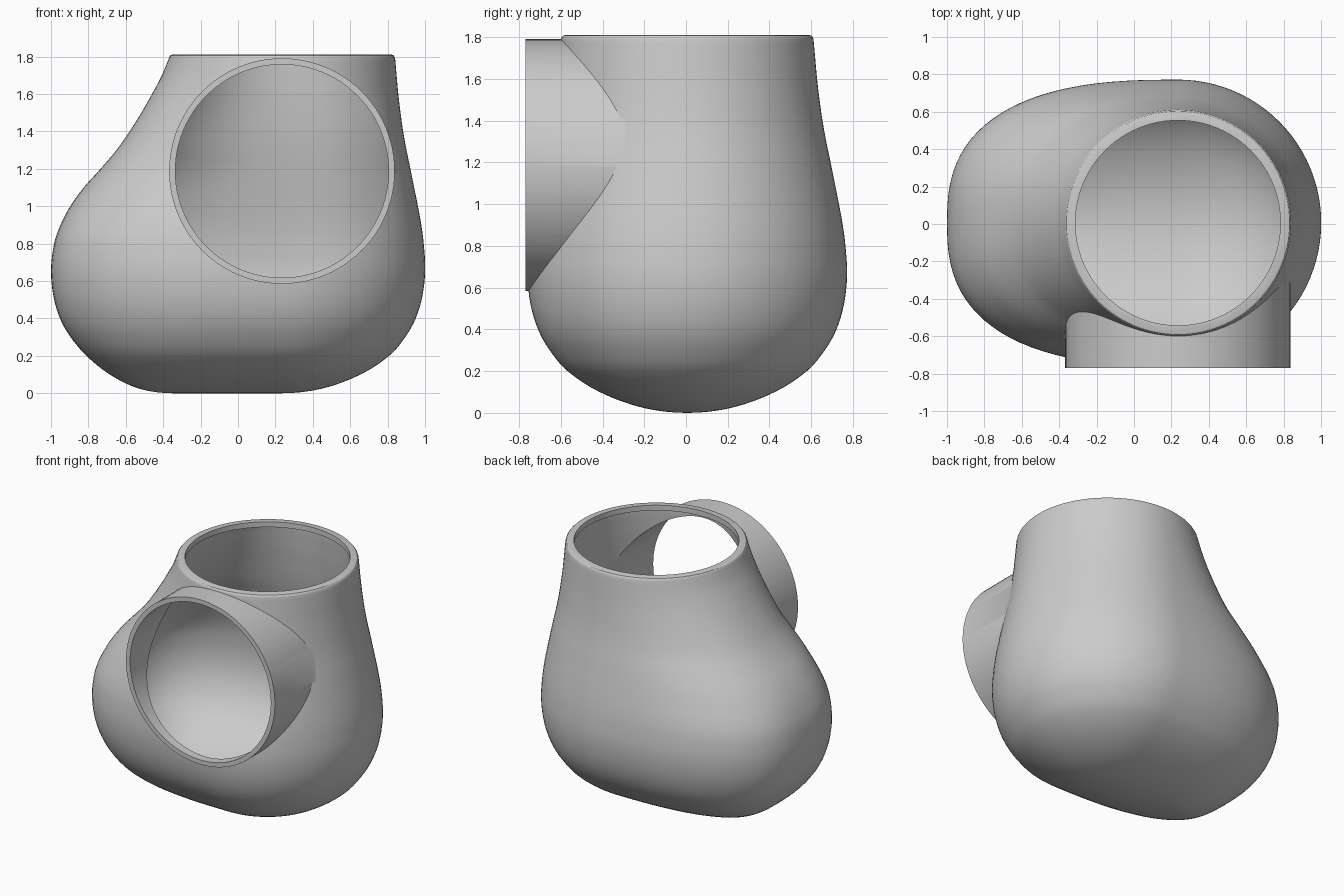
import bpy, bmesh, math

if "Cube" in bpy.data.objects:
    bpy.data.objects.remove(bpy.data.objects["Cube"])

CX, CY, TOP, WALL = 0.235, 0.006, 1.81, 0.05
SEG = 96

# body profile: height, round radius (right/front/back), left reach, left squareness
PROFILE = [
    (0.0, 0.0, 0.585, 2.8), (0.025, 0.215, 0.765, 2.8), (0.1, 0.42, 0.92, 2.75),
    (0.2, 0.573, 1.045, 2.7), (0.3, 0.659, 1.13, 2.65), (0.4, 0.715, 1.187, 2.6),
    (0.52, 0.751, 1.222, 2.6), (0.66, 0.766, 1.235, 2.6), (0.8, 0.758, 1.218, 2.6),
    (0.9, 0.745, 1.184, 2.55), (1.0, 0.727, 1.132, 2.45), (1.1, 0.707, 1.06, 2.38),
    (1.2, 0.687, 0.97, 2.3), (1.3, 0.666, 0.885, 2.2), (1.4, 0.648, 0.815, 2.15),
    (1.5, 0.634, 0.752, 2.1), (1.6, 0.622, 0.695, 2.05), (1.7, 0.613, 0.642, 2.02),
    (1.79, 0.605, 0.605, 2.0)]


def smooth_rows(rows, steps=4):
    """Catmull-Rom through the profile rows."""
    first = (rows[1][0], -rows[1][1], 2 * rows[0][2] - rows[1][2], rows[1][3])
    last = tuple(2 * a - b for a, b in zip(rows[-1], rows[-2]))
    p = [first] + rows + [last]
    out = []
    for i in range(1, len(p) - 2):
        for s in range(steps):
            t = s / steps
            out.append(tuple(
                0.5 * (2 * b + (c - a) * t + (2 * a - 5 * b + 4 * c - d) * t * t
                       + (3 * b - a - 3 * c + d) * t ** 3)
                for a, b, c, d in zip(p[i - 1], p[i], p[i + 1], p[i + 2])))
    return out + [rows[-1]]


def link(name, bm):
    bmesh.ops.recalc_face_normals(bm, faces=bm.faces)
    me = bpy.data.meshes.new(name)
    bm.to_mesh(me)
    bm.free()
    ob = bpy.data.objects.new(name, me)
    bpy.context.collection.objects.link(ob)
    return ob


def loft(name, rows):
    bm = bmesh.new()
    rings = []
    for z, r, left, n in rows:
        ring = []
        for k in range(SEG):
            a = 2 * math.pi * k / SEG
            c, s = math.cos(a), math.sin(a)
            if c >= 0:
                x, y = r * c, r * s
            else:
                x = -left * abs(c) ** (2 / n)
                y = math.copysign(r * abs(s) ** (2 / n), s)
            ring.append(bm.verts.new((CX + x, CY + y, z)))
        rings.append(ring)
    for lo, hi in zip(rings, rings[1:]):
        for k in range(SEG):
            j = (k + 1) % SEG
            bm.faces.new((lo[k], lo[j], hi[j], hi[k]))
    bm.faces.new(rings[-1])
    bmesh.ops.remove_doubles(bm, verts=bm.verts, dist=0.0005)
    return link(name, bm)


def cylinder_y(name, radius, y0, y1, z):
    bm = bmesh.new()
    ends = []
    for y in (y0, y1):
        ends.append([bm.verts.new((CX + radius * math.cos(2 * math.pi * k / SEG), y,
                                   z + radius * math.sin(2 * math.pi * k / SEG)))
                     for k in range(SEG)])
    for k in range(SEG):
        j = (k + 1) % SEG
        bm.faces.new((ends[0][k], ends[0][j], ends[1][j], ends[1][k]))
    bm.faces.new(ends[0])
    bm.faces.new(ends[1])
    return link(name, bm)


def combine(target, other, operation):
    mod = target.modifiers.new(operation, 'BOOLEAN')
    mod.operation, mod.object, mod.solver = operation, other, 'EXACT'
    bpy.context.view_layer.objects.active = target
    bpy.ops.object.modifier_apply(modifier=mod.name)
    bpy.data.objects.remove(other)


# outer skin with a softly rounded rim
rows = smooth_rows(PROFILE)
rim = [(1.8, 0.602, 0.602, 2.0), (1.807, 0.596, 0.596, 2.0), (TOP, 0.587, 0.587, 2.0)]
body = loft("pot_body", rows + rim)

# cavity that follows the skin, leaving a thin wall and a small inner lip
inner = []
for z, r, left, n in rows:
    if z > 1.765:
        continue
    t = WALL * min(1, r / 0.6)
    inner.append((z + WALL * max(0, 1 - z / 0.6), r - t, left - t, n))
inner += [(1.77, 0.558, 0.558, 2.0), (1.771, 0.548, 0.548, 2.0), (1.95, 0.548, 0.548, 2.0)]
cavity = loft("cavity", inner)

# side tube at the front
combine(body, cylinder_y("front_tube", 0.603, -0.77, -0.2, 1.188), 'UNION')
combine(body, cavity, 'DIFFERENCE')
combine(body, cylinder_y("tube_bore", 0.57, -1.0, -0.19, 1.188), 'DIFFERENCE')

# single grey colour
grey = bpy.data.materials.new("plain grey")
grey.diffuse_color = (0.6, 0.6, 0.6, 1)
grey.use_nodes = True
grey.node_tree.nodes["Principled BSDF"].inputs["Base Color"].default_value = grey.diffuse_color
body.data.materials.clear()
body.data.materials.append(grey)

bpy.ops.object.select_all(action='DESELECT')
body.select_set(True)
bpy.context.view_layer.objects.active = body
bpy.ops.object.shade_smooth_by_angle(angle=math.radians(30))
